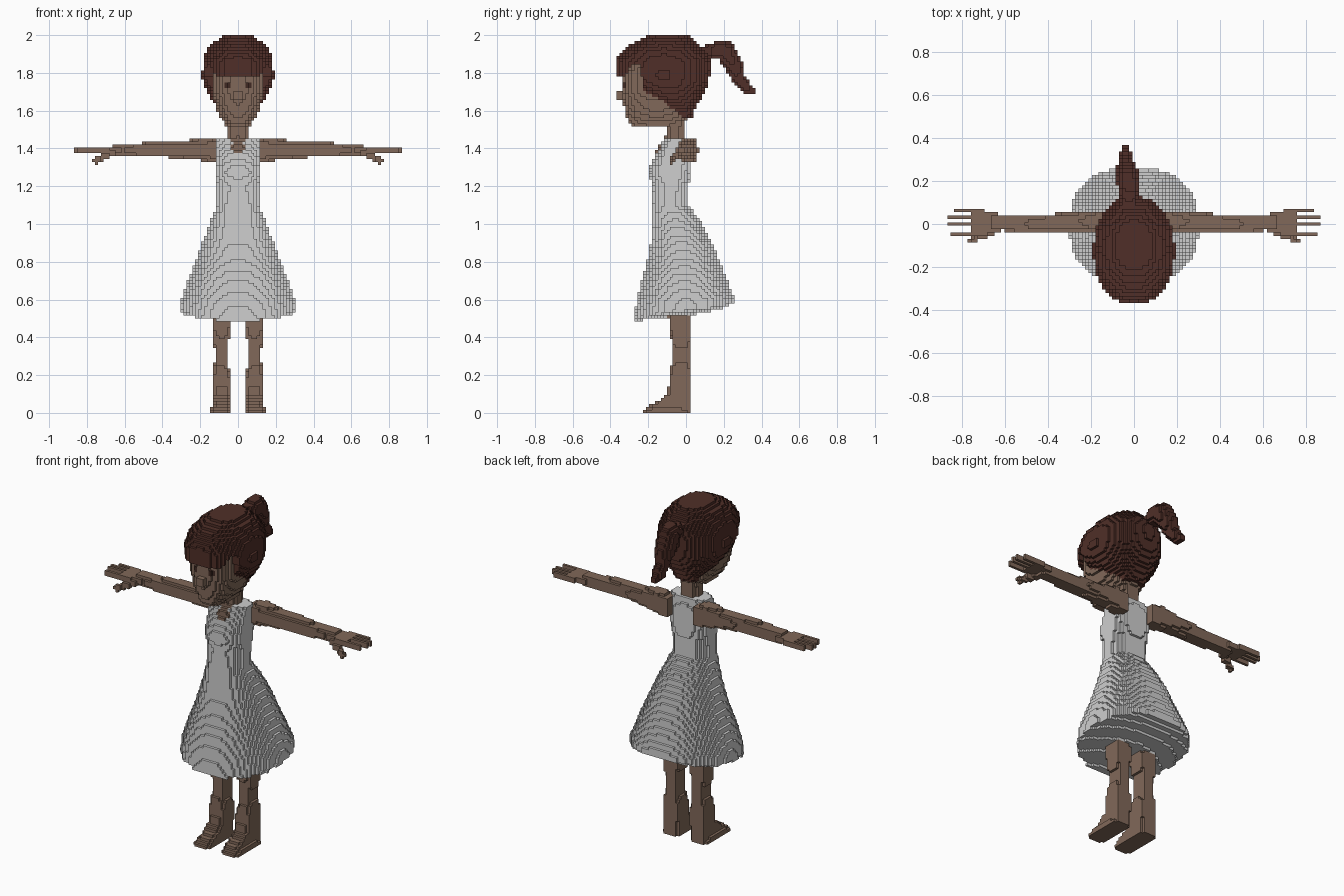
import bpy
from math import ceil, floor
from mathutils import Vector

if "Cube" in bpy.data.objects:
    bpy.data.objects.remove(bpy.data.objects["Cube"])

H = 1 / 64  # block size


def material(name, rgb):
    m = bpy.data.materials.new(name)
    m.use_nodes = True
    m.diffuse_color = (*rgb, 1)
    node = next(n for n in m.node_tree.nodes if n.type == 'BSDF_PRINCIPLED')
    node.inputs["Base Color"].default_value = (*rgb, 1)
    node.inputs["Roughness"].default_value = 0.9
    return m


SKIN = material("brown skin", (0.22, 0.14, 0.10))
HAIR = material("dark brown hair", (0.08, 0.028, 0.021))
DRESS = material("pale grey cloth", (0.62, 0.62, 0.62))
EYE = material("dark eye", (0.05, 0.022, 0.016))


def interp(rows, t):
    """Blend the rows (t, values...) at t."""
    for a, b in zip(rows, rows[1:]):
        if a[0] <= t <= b[0]:
            f = (t - a[0]) / (b[0] - a[0])
            return [p + (q - p) * f for p, q in zip(a[1:], b[1:])]
    return None


def in_loft(rows, power, t, u, v):
    """Is (u, v) inside the rounded section at t?"""
    s = interp(rows, t)
    if not s:
        return False
    u0, u1, v0, v1 = s
    du = abs(2 * u - u0 - u1) / (u1 - u0)
    dv = abs(2 * v - v0 - v1) / (v1 - v0)
    return du ** power + dv ** power <= 1


def in_tube(path, x, y, z):
    """Is the point inside a chain of tapered capsules (x, y, z, radius)?"""
    p = Vector((x, y, z))
    for a, b in zip(path, path[1:]):
        va, vb = Vector(a[:3]), Vector(b[:3])
        d = vb - va
        f = min(1, max(0, (p - va).dot(d) / d.length_squared))
        if (p - va - d * f).length <= a[3] + (b[3] - a[3]) * f:
            return True
    return False


taken = set()
parts = []


def fill(name, mat, lo, hi, test):
    """Claim every free block whose centre passes the test."""
    cells = set()
    ranges = [range(floor(a / H), ceil(b / H) + 1) for a, b in zip(lo, hi)]
    for i in ranges[0]:
        for j in ranges[1]:
            for k in ranges[2]:
                c = (i, j, k)
                if k >= 0 and c not in taken and test(i * H, j * H, (k + 0.5) * H):
                    cells.add(c)
    taken.update(cells)
    parts.append((name, mat, cells))


def build(name, mat, cells):
    """Make a mesh of the exposed block sides."""
    verts, faces = {}, []
    for c in sorted(cells):
        for axis in range(3):
            for side in (0, 1):
                n = list(c)
                n[axis] += 2 * side - 1
                if tuple(n) in taken:
                    continue
                face = []
                for a, b in ((0, 0), (1, 0), (1, 1), (0, 1)):
                    q = list(c)
                    q[axis] += side
                    q[(axis + 1) % 3] += a
                    q[(axis + 2) % 3] += b
                    face.append(verts.setdefault(tuple(q), len(verts)))
                faces.append(face if side else face[::-1])
    me = bpy.data.meshes.new(name)
    me.from_pydata([((x - 0.5) * H, (y - 0.5) * H, z * H) for x, y, z in verts], [], faces)
    me.materials.append(mat)
    bpy.context.collection.objects.link(bpy.data.objects.new(name, me))


def rows(*data):
    """Expand (z, half width, back and front depth) into mirrored sections."""
    return [(z, -w, w, y0, y1) for z, w, y0, y1 in data]


# Hair cap with fringe, open temples and a low nape
hair_rows = rows((1.565, .06, -.04, .03), (1.6, .09, -.1, .04), (1.66, .14, -.22, .08),
                 (1.72, .175, -.3, .11), (1.78, .19, -.37, .125), (1.86, .185, -.375, .13),
                 (1.92, .165, -.34, .105), (1.96, .13, -.28, .06), (2.0, .08, -.2, .01))
hairline = [(-.4, 1.77), (-.315, 1.78), (-.3, 1.835), (-.24, 1.84), (-.225, 1.69),
            (-.1, 1.64), (-.04, 1.57), (.2, 1.56)]
fill("hair", HAIR, (-.2, -.39, 1.55), (.2, .15, 2),
     lambda x, y, z: in_loft(hair_rows, 2.2, z, x, y) and z > interp(hairline, y)[0])

# Ponytail
tail = [(-.03, .09, 1.91, .03), (-.02, .17, 1.92, .05), (-.03, .21, 1.915, .055),
        (-.035, .25, 1.84, .05), (-.04, .28, 1.77, .035), (-.04, .315, 1.725, .033),
        (-.04, .345, 1.705, .02)]
fill("ponytail", HAIR, (-.12, .05, 1.65), (.08, .4, 2), lambda x, y, z: in_tube(tail, x, y, z))

# Eyes, head and nose
head_rows = rows((1.515, .06, -.29, -.02), (1.55, .085, -.31, 0), (1.6, .11, -.325, .01),
                 (1.7, .138, -.335, .02), (1.8, .145, -.33, .02), (1.9, .13, -.3, 0))


def in_head(x, y, z):
    return in_loft(head_rows, 2.5, z, x, y)


fill("eyes", EYE, (-.1, -.35, 1.7), (.1, -.24, 1.76),
     lambda x, y, z: in_head(x, y, z) and abs(abs(x) - .062) < .016 and abs(z - 1.73) < .017)
fill("head", SKIN, (-.16, -.35, 1.5), (.16, .03, 1.9), in_head)
fill("nose", SKIN, (-.03, -.37, 1.64), (.03, -.3, 1.72),
     lambda x, y, z: abs(x) < .024 and -.365 + max(0, z - 1.69) < y and 1.65 < z < 1.71)

# Neck, running down into the neckline
neck_rows = rows((1.37, .02, -.17, -.01), (1.41, .05, -.15, -.01), (1.45, .05, -.11, -.01),
                 (1.55, .05, -.105, -.01))
fill("neck", SKIN, (-.06, -.18, 1.36), (.06, 0, 1.55),
     lambda x, y, z: in_loft(neck_rows, 3, z, x, y))

# Dress with a hem that rises to the back and sides
dress_rows = rows((.47, .305, -.28, .265), (.6, .298, -.26, .262), (.7, .265, -.235, .218),
                  (.8, .225, -.205, .178), (.9, .188, -.187, .14), (1, .15, -.183, .085),
                  (1.1, .112, -.183, .012), (1.2, .115, -.175, .012), (1.28, .125, -.2, .03),
                  (1.36, .125, -.165, .03), (1.46, .125, -.11, .005))
hem = [(-.3, .485), (-.1, .505), (.1, .53), (.2, .555), (.3, .6)]
fill("dress", DRESS, (-.32, -.29, .48), (.32, .28, 1.46),
     lambda x, y, z: in_loft(dress_rows, 2.4, z, x, y)
     and z > interp(hem, y)[0] + .25 * x * x)

# Limbs, mirrored
arm_rows = [(.09, -.05, .06, 1.32, 1.44), (.16, -.035, .062, 1.33, 1.455),
            (.3, -.035, .05, 1.35, 1.44), (.5, -.04, .04, 1.355, 1.43),
            (.62, -.03, .045, 1.36, 1.42), (.7, -.055, .065, 1.37, 1.41),
            (.75, -.06, .07, 1.37, 1.41)]
fingers = {4: .84, 2: .86, 0: .87, -3: .85}
thumb = [(.66, -.035, 1.38, .02), (.72, -.06, 1.35, .018), (.76, -.078, 1.335, .012),
         (.745, -.078, 1.315, .011)]
leg_rows = [(0, .042, .148, -.24, .025), (.03, .042, .14, -.21, .025),
            (.06, .042, .135, -.15, .025), (.1, .042, .13, -.1, .025),
            (.2, .042, .132, -.085, .025), (.3, .06, .122, -.07, .025),
            (.42, .042, .132, -.08, .025), (.56, .042, .135, -.105, .025)]


def in_arm(x, y, z):
    return in_loft(arm_rows, 3, x, y, z) or in_tube(thumb, x, y, z)


def in_finger(x, y, z):
    return x < fingers.get(round(y / H), 0) and 1.375 < z < 1.405


for side, s in (("left", 1), ("right", -1)):
    def span(x0, x1):
        return sorted((s * x0, s * x1))
    a, b = span(.1, .78)
    fill(side + "_arm", SKIN, (a, -.1, 1.3), (b, .08, 1.46),
         lambda x, y, z: in_arm(s * x, y, z))
    a, b = span(.74, .88)
    fill(side + "_fingers", SKIN, (a, -.1, 1.36), (b, .08, 1.42),
         lambda x, y, z: in_finger(s * x, y, z))
    a, b = span(.03, .16)
    fill(side + "_leg", SKIN, (a, -.25, 0), (b, .04, .56),
         lambda x, y, z: in_loft(leg_rows, 5, z, s * x, y))

for part in parts:
    build(*part)
